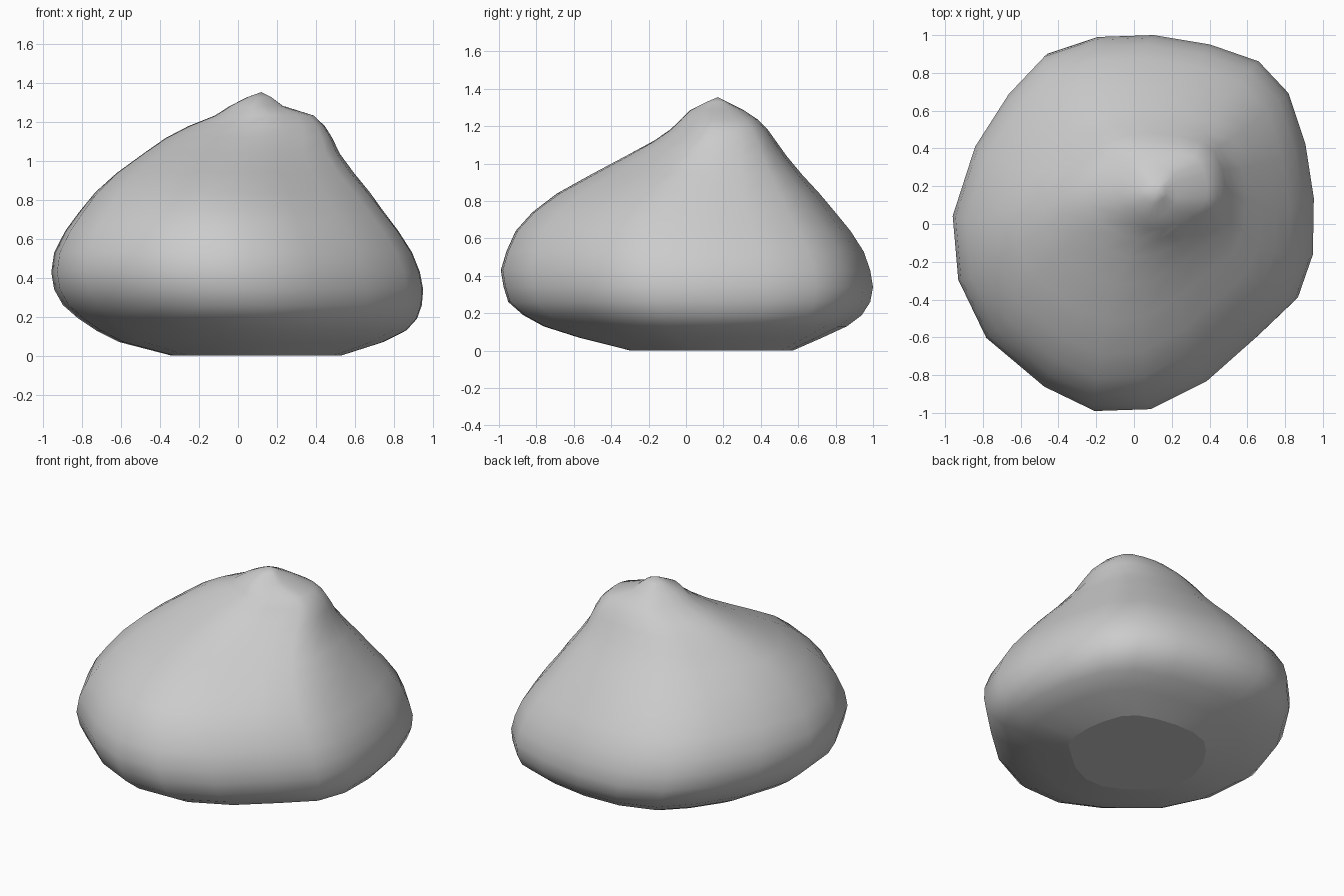
import bpy, bmesh, math

if "Cube" in bpy.data.objects:
    bpy.data.objects.remove(bpy.data.objects["Cube"])

# plan outline at the widest level (20 sides)
PLAN = [(.955, .13), (.91, .42), (.82, .69), (.66, .86), (.40, .95), (.10, 1.0), (-.20, .99),
        (-.47, .90), (-.66, .70), (-.84, .42), (-.96, .05), (-.93, -.29), (-.78, -.60),
        (-.47, -.86), (-.20, -.99), (.10, -.98), (.40, -.83), (.66, -.60), (.87, -.40), (.95, -.17)]

# level: z, x min, x max, y min, y max
LEVELS = [
    (.005, -.34, .53, -.30, .57), (.07, -.61, .75, -.58, .73), (.13, -.73, .87, -.77, .86),
    (.19, -.82, .925, -.88, .94), (.26, -.90, .95, -.96, .985), (.34, -.945, .957, -.985, 1.0),
    (.43, -.96, .94, -1.0, .985), (.53, -.945, .90, -.97, .95), (.64, -.89, .83, -.92, .88),
    (.74, -.82, .755, -.83, .80), (.84, -.745, .685, -.70, .72), (.94, -.64, .605, -.52, .63),
    (1.04, -.50, .53, -.33, .545), (1.12, -.38, .49, -.18, .485), (1.18, -.26, .45, -.09, .44),
    (1.235, -.12, .39, -.03, .385), (1.285, -.04, .23, .02, .31), (1.33, .05, .17, .11, .22)]


def dent(px, py, z):
    # shallow hollows front-right and back-left below the neck
    a = math.atan2(py, px)
    hollow = math.exp(-((z - 1.0) / .2) ** 2)
    front = max(0, math.cos(a + math.pi / 4)) ** 4
    back = max(0, math.cos(a - 3 * math.pi / 4)) ** 4
    return 1 - hollow * (.08 * front + .10 * back)


# body lofted through the levels
bm = bmesh.new()
rings = []
for z, x0, x1, y0, y1 in LEVELS:
    ring = []
    for px, py in PLAN:
        k = dent(px, py, z)
        ring.append(bm.verts.new(((x0 + x1) / 2 + k * px / .96 * (x1 - x0) / 2,
                                  (y0 + y1) / 2 + k * py * (y1 - y0) / 2, z)))
    rings.append(ring)
n = len(PLAN)
for lo, hi in zip(rings, rings[1:]):
    for i in range(n):
        j = (i + 1) % n
        bm.faces.new((lo[i], lo[j], hi[j], hi[i]))

# flat base and pointed tip
bm.faces.new(list(reversed(rings[0])))
tip = bm.verts.new((.12, .17, 1.355))
for i in range(n):
    bm.faces.new((rings[-1][i], rings[-1][(i + 1) % n], tip))
for v in rings[0]:
    v.co.z = 0

for f in bm.faces:
    f.smooth = len(f.verts) < 5
base = [f for f in bm.faces if len(f.verts) > 4][0]
for e in base.edges:
    e.smooth = False
mesh = bpy.data.meshes.new("lumpy_mound")
bm.to_mesh(mesh)
bm.free()
mound = bpy.data.objects.new("lumpy_mound", mesh)
bpy.context.collection.objects.link(mound)
